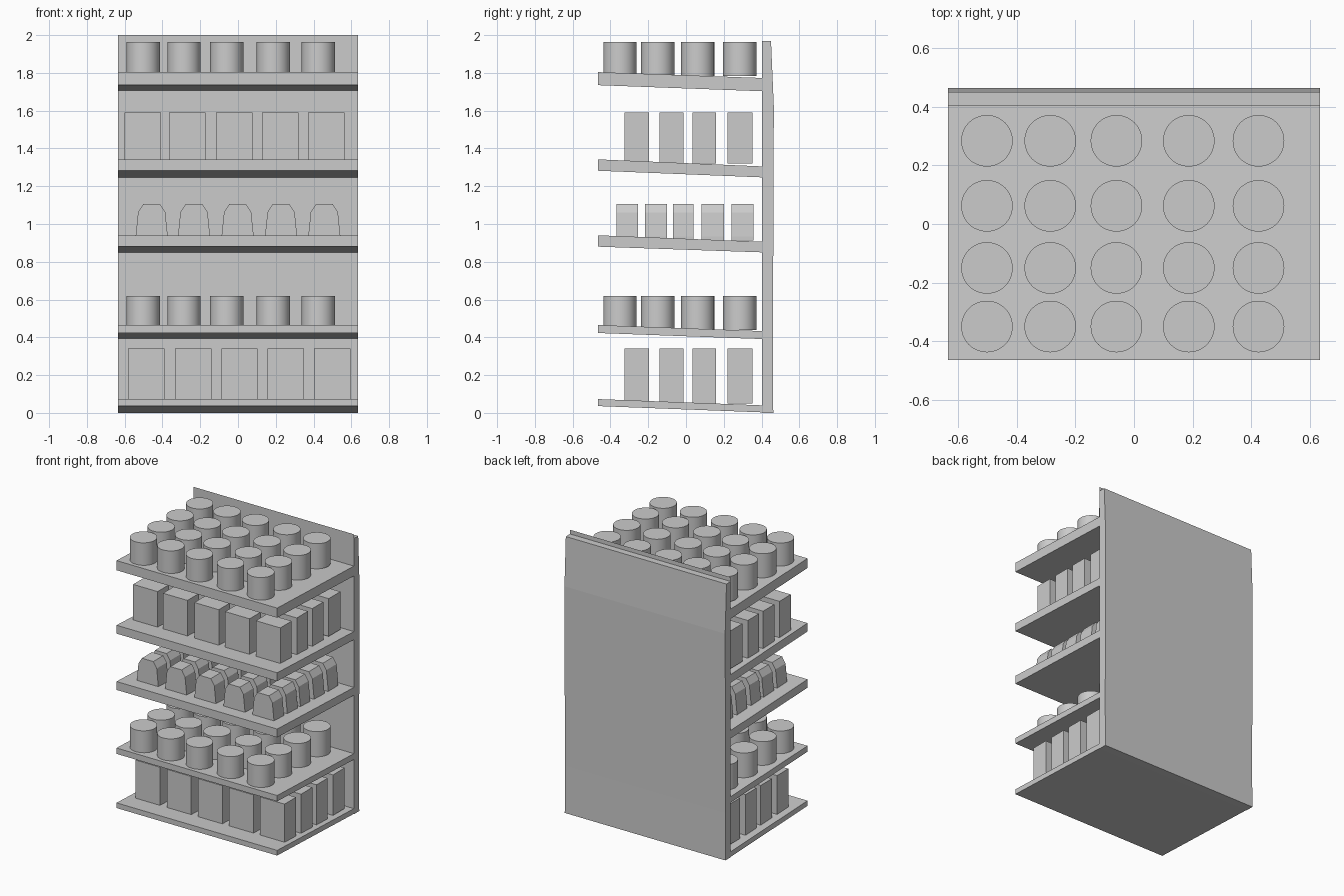
import bpy, bmesh

if "Cube" in bpy.data.objects:
    bpy.data.objects.remove(bpy.data.objects["Cube"])

HALF = 0.635


def finish(name, bm, smooth=False):
    bmesh.ops.recalc_face_normals(bm, faces=bm.faces)
    me = bpy.data.meshes.new(name)
    bm.to_mesh(me)
    bm.free()
    ob = bpy.data.objects.new(name, me)
    bpy.context.collection.objects.link(ob)
    if smooth:
        bpy.context.view_layer.objects.active = ob
        ob.select_set(True)
        bpy.ops.object.shade_smooth_by_angle()
        ob.select_set(False)
    return ob


def prism(bm, start, step):
    """Extrude a closed loop of 3D points along step."""
    a = [bm.verts.new(p) for p in start]
    b = [bm.verts.new([c + s for c, s in zip(p, step)]) for p in start]
    n = len(a)
    bm.faces.new(a)
    bm.faces.new(b[::-1])
    for i in range(n):
        bm.faces.new((a[i], a[(i + 1) % n], b[(i + 1) % n], b[i]))


def side_profile(name, pts):
    bm = bmesh.new()
    prism(bm, [(-HALF, y, z) for y, z in pts], (2 * HALF, 0, 0))
    return finish(name, bm)


def goods(name, xs, spans, profile):
    """Grid of items: an x-z profile extruded over each y span."""
    bm = bmesh.new()
    for x in xs:
        for y0, y1 in spans:
            prism(bm, [(x + px, y0, z) for px, z in profile], (0, y1 - y0, 0))
    return finish(name, bm)


def tins(name, z0, z1):
    bm = bmesh.new()
    for x in (-0.502, -0.286, -0.06, 0.187, 0.425):
        for y in (-0.35, -0.15, 0.062, 0.284):
            r = bmesh.ops.create_cone(bm, cap_ends=True, segments=48,
                                      radius1=0.088, radius2=0.088, depth=z1 - z0)
            bmesh.ops.translate(bm, verts=r["verts"], vec=(x, y, (z0 + z1) / 2))
    return finish(name, bm, True)


def box_profile(z0, z1, w=0.0965):
    return [(-w, z0), (w, z0), (w, z1), (-w, z1)]


# Back board with tapered top, plus the thin facing sheet standing above it
side_profile("back_board", [(0.402, 0.0), (0.462, 0.0), (0.46, 0.34),
                            (0.465, 1.62), (0.45, 1.97), (0.402, 1.97)])
bm = bmesh.new()
bm.faces.new([bm.verts.new(p) for p in ((-HALF, 0.402, 1.97), (HALF, 0.402, 1.97),
                                        (HALF, 0.402, 2.0), (-HALF, 0.402, 2.0))])
finish("facing_sheet", bm)

# Sloped shelves: front top, front bottom, back bottom, back top
for i, (ft, fb, bb, bt) in enumerate([(0.073, 0.036, 0.003, 0.04),
                                      (0.465, 0.423, 0.391, 0.433),
                                      (0.94, 0.88, 0.85, 0.906),
                                      (1.342, 1.282, 1.247, 1.305),
                                      (1.804, 1.735, 1.703, 1.773)]):
    side_profile(f"shelf_{i + 1}", [(-0.465, ft), (-0.465, fb), (0.402, bb), (0.402, bt)])

# Cartons
carton_rows = [(-0.326, -0.197), (-0.14, -0.013), (0.035, 0.16), (0.221, 0.353)]
goods("tall_cartons", (-0.485, -0.238, 0.008, 0.254, 0.5), carton_rows,
      box_profile(0.05, 0.34))
goods("upper_cartons", (-0.504, -0.268, -0.02, 0.223, 0.466), carton_rows,
      box_profile(1.32, 1.59))

# Loaf-shaped packs
loaf = [(0.085, 0.913), (0.085, 0.935), (0.072, 1.062), (0.045, 1.105)]
loaf += [(-x, z) for x, z in reversed(loaf)]
goods("loaf_packs", (-0.457, -0.233, -0.002, 0.228, 0.457),
      [(-0.368, -0.255), (-0.218, -0.1), (-0.07, 0.04), (0.083, 0.2), (0.242, 0.357)], loaf)

# Round tins
tins("lower_tins", 0.44, 0.62)
tins("top_tins", 1.783, 1.963)
